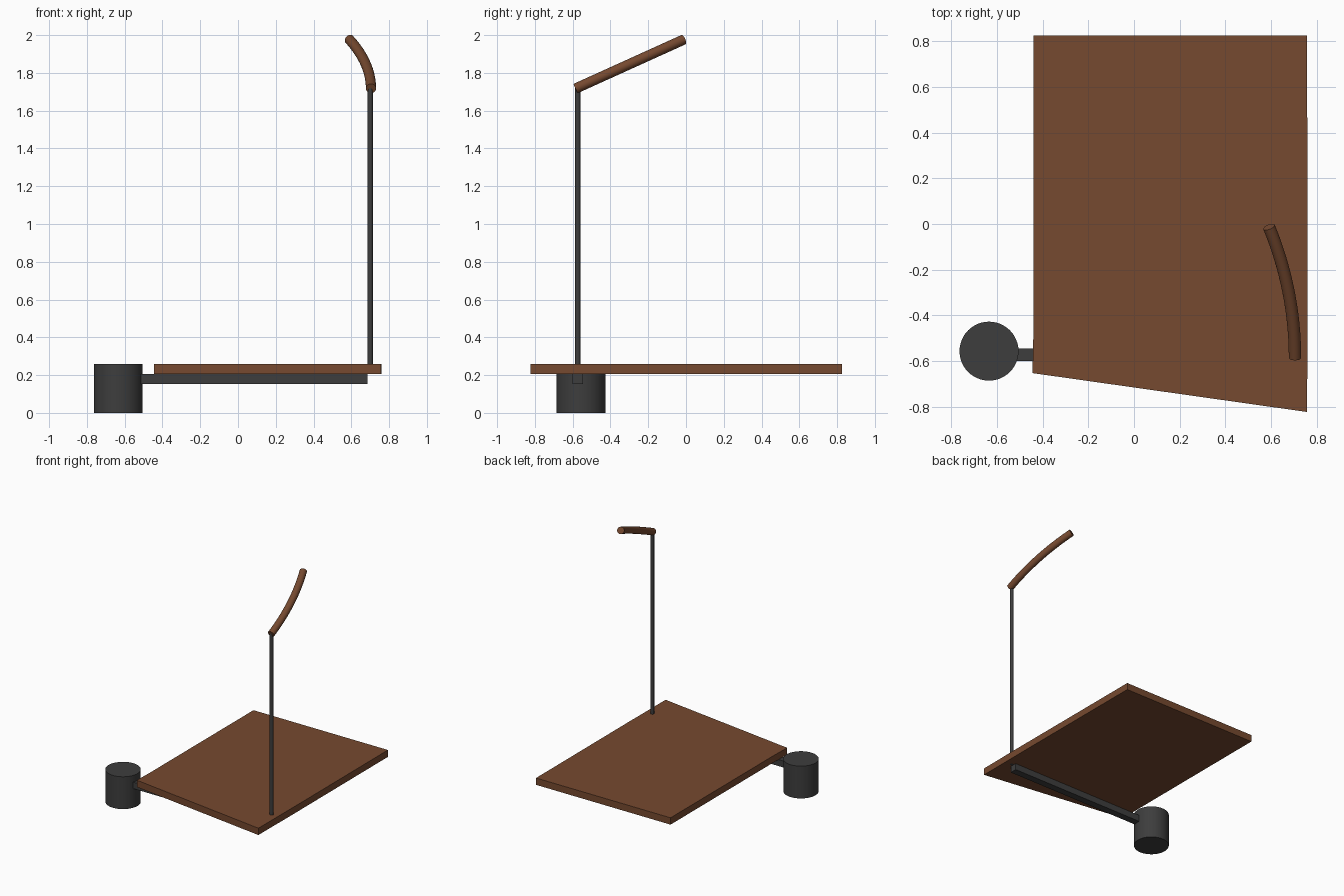
import bpy, bmesh, math
from mathutils import Vector

if "Cube" in bpy.data.objects:
    bpy.data.objects.remove(bpy.data.objects["Cube"])


def material(name, rgb):
    m = bpy.data.materials.new(name)
    m.diffuse_color = (*rgb, 1)
    m.use_nodes = True
    m.node_tree.nodes["Principled BSDF"].inputs["Base Color"].default_value = m.diffuse_color
    return m


WOOD = material("brown wood", (0.18, 0.067, 0.029))
METAL = material("dark grey metal", (0.047, 0.047, 0.047))


def finish(obj, name, mat, smooth=False):
    obj.name = name
    obj.data.materials.append(mat)
    if smooth:
        bpy.ops.object.shade_smooth_by_angle(angle=math.radians(40))
    return obj


def cylinder(name, x, y, z0, z1, r, sides, mat):
    bpy.ops.mesh.primitive_cylinder_add(vertices=sides, radius=r, depth=z1 - z0,
                                        location=(x, y, (z0 + z1) / 2))
    return finish(bpy.context.object, name, mat, True)


def new_mesh(name, bm, mat):
    bmesh.ops.recalc_face_normals(bm, faces=bm.faces)
    mesh = bpy.data.meshes.new(name)
    bm.to_mesh(mesh)
    bm.free()
    obj = bpy.data.objects.new(name, mesh)
    bpy.context.collection.objects.link(obj)
    bpy.context.view_layer.objects.active = obj
    bpy.ops.object.select_all(action='DESELECT')
    obj.select_set(True)
    return obj


# Round foot and upright pole
cylinder("foot", -0.634, -0.556, 0, 0.26, 0.129, 48, METAL)
cylinder("pole", 0.70, -0.573, 0.205, 1.73, 0.0135, 16, METAL)

# Square bar joining the foot to the pole under the board
bpy.ops.mesh.primitive_cube_add(size=1, location=(0.0675, -0.572, 0.18))
bar = bpy.context.object
bar.scale = (1.235, 0.056, 0.052)
finish(bar, "bar", METAL)

# Board with a slanted front edge
outline = [(-0.44, 0.825), (-0.44, -0.48), (-0.444, -0.652),
           (0.757, -0.822), (0.759, -0.35), (0.757, 0.825)]
bm = bmesh.new()
face = bm.faces.new([bm.verts.new((x, y, 0.205)) for x, y in outline])
top = bmesh.ops.extrude_face_region(bm, geom=[face])["geom"]
bmesh.ops.translate(bm, vec=(0, 0, 0.055),
                    verts=[v for v in top if isinstance(v, bmesh.types.BMVert)])
finish(new_mesh("board", bm, WOOD), "board", WOOD)

# Handle: round tube swept along an arc lying in a tilted plane
start = Vector((0.704, -0.585, 1.717))
along = Vector((0, 0.572, 0.259)).normalized()
side = Vector((-1, 0, 0))
up = along.cross(side)
turn, steps, sides, r = math.radians(20.5), 16, 24, 0.027
R = 0.628 / math.sin(turn)
bm = bmesh.new()
rings = []
for i in range(steps + 1):
    a = turn * i / steps
    centre = start + along * R * math.sin(a) + side * R * (1 - math.cos(a))
    across = side * math.cos(a) - along * math.sin(a)
    rings.append([bm.verts.new(centre + r * (across * math.cos(t) + up * math.sin(t)))
                  for t in (2 * math.pi * k / sides for k in range(sides))])
for p, q in zip(rings, rings[1:]):
    for k in range(sides):
        n = (k + 1) % sides
        bm.faces.new((p[k], p[n], q[n], q[k]))
bm.faces.new(rings[0])
bm.faces.new(rings[-1])
finish(new_mesh("handle", bm, WOOD), "handle", WOOD, True)
